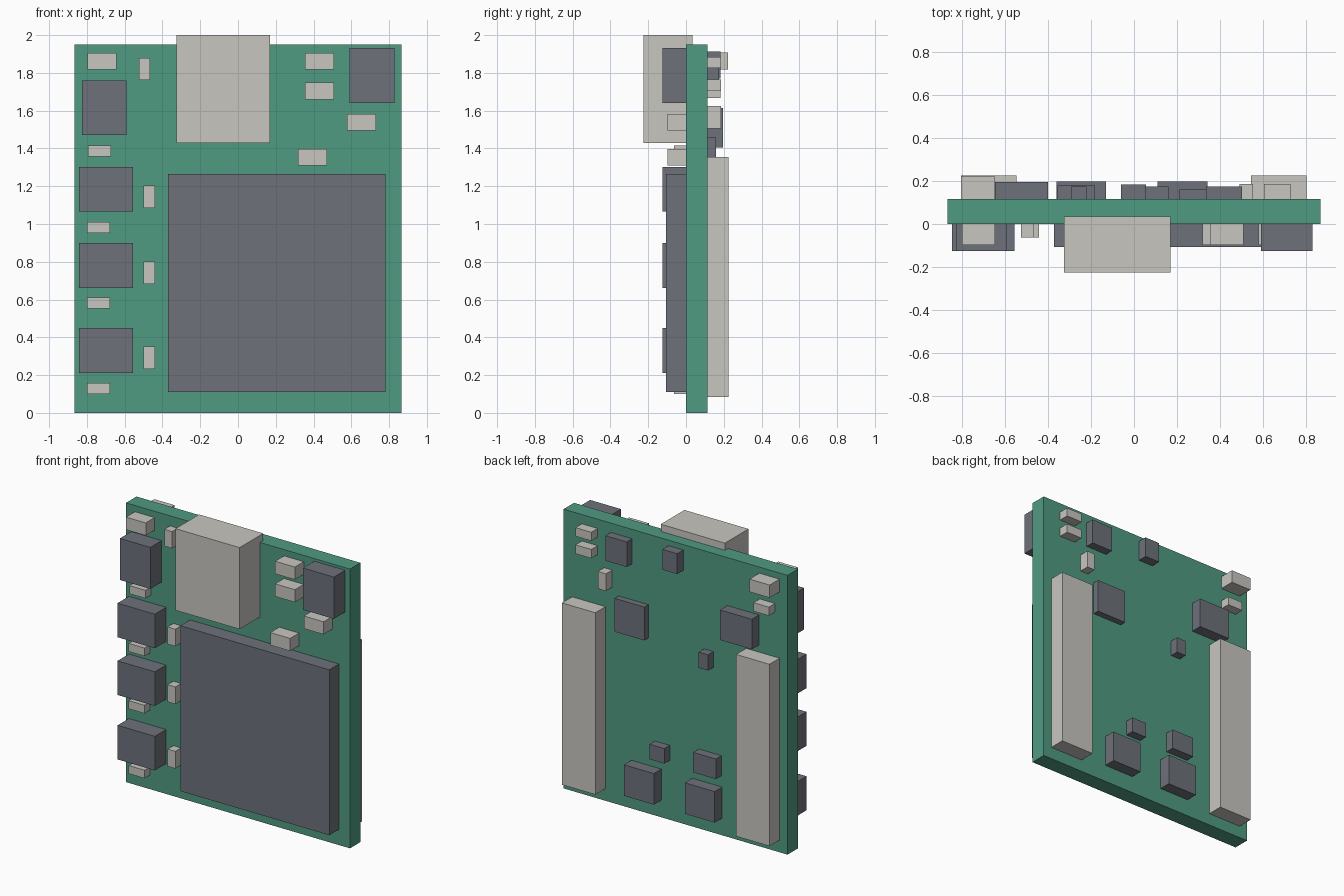
import bpy


def srgb(*rgb):
    lin = [(c / 255 / 12.92) if c < 10 else ((c / 255 + 0.055) / 1.055) ** 2.4 for c in rgb]
    return (*lin, 1.0)


def material(name, colour):
    m = bpy.data.materials.new(name)
    m.diffuse_color = colour
    return m


GREEN = material("board_green", srgb(80, 155, 130))
DARK = material("chip_grey", srgb(109, 114, 122))
LIGHT = material("metal_light_grey", srgb(200, 198, 192))

BACK = 0.115  # rear face of the board; the front face is y = 0


def box(name, mat, x0, x1, y0, y1, z0, z1):
    bpy.ops.mesh.primitive_cube_add(size=1)
    o = bpy.context.object
    o.name = name
    for v in o.data.vertices:
        v.co = ((x0, x1)[v.co.x > 0], (y0, y1)[v.co.y > 0], (z0, z1)[v.co.z > 0])
    o.data.materials.append(mat)
    return o


def front(name, mat, x0, x1, z0, z1, depth):
    return box(name, mat, x0, x1, -depth, 0.005, z0, z1)


def back(name, mat, x0, x1, z0, z1, y):
    return box(name, mat, x0, x1, BACK - 0.005, y, z0, z1)


# Circuit board
box("board", GREEN, -0.865, 0.865, 0, BACK, 0, 1.95)

# Port wrapping over the top edge, and main processor
box("top_port", LIGHT, -0.325, 0.17, -0.225, 0.035, 1.43, 2.0)
front("processor", DARK, -0.37, 0.78, 0.11, 1.265, 0.107)

# Column of regulator chips with their small parts
for z in (0.212, 0.662, 1.065):
    front("regulator_chip", DARK, -0.843, -0.555, z, z + 0.238, 0.125)
    front("side_capacitor", LIGHT, -0.50, -0.44, z + 0.02, z + 0.14, 0.063)
for z in (0.10, 0.553, 0.953):
    front("lower_capacitor", LIGHT, -0.80, -0.678, z, z + 0.057, 0.063)
front("lower_capacitor", LIGHT, -0.795, -0.672, 1.358, 1.415, 0.063)
front("side_capacitor", LIGHT, -0.525, -0.465, 1.763, 1.88, 0.063)

# Upper corner chips
front("left_corner_chip", DARK, -0.825, -0.59, 1.47, 1.76, 0.125)
front("right_corner_chip", DARK, 0.59, 0.828, 1.64, 1.932, 0.125)

# Larger capacitors on the front
for x, z in ((-0.797, 1.818), (0.355, 1.818), (0.355, 1.66), (0.577, 1.495), (0.318, 1.31)):
    front("front_capacitor", LIGHT, x, x + 0.153, z, z + 0.088, 0.098)

# Long connectors on the back
for x in (-0.803, 0.542):
    back("back_connector", LIGHT, x, x + 0.258, 0.085, 1.355, 0.226)

# Back chips: x0, x1, z0, z1, outer y
for c in (
    (0.335, 0.50, 1.71, 1.885, 0.175),
    (-0.06, 0.055, 1.77, 1.912, 0.183),
    (0.21, 0.44, 1.225, 1.458, 0.160),
    (-0.645, -0.40, 1.405, 1.615, 0.195),
    (-0.293, -0.22, 1.155, 1.265, 0.175),
    (0.045, 0.16, 0.415, 0.52, 0.175),
    (-0.355, -0.18, 0.415, 0.555, 0.178),
    (0.11, 0.34, 0.12, 0.337, 0.198),
    (-0.36, -0.13, 0.12, 0.337, 0.198),
):
    back("back_chip", DARK, *c)

# Back capacitors
for c in (
    (0.602, 0.725, 1.825, 1.885, 0.185),
    (0.602, 0.725, 1.703, 1.765, 0.185),
    (0.49, 0.552, 1.505, 1.625, 0.185),
    (-0.803, -0.647, 1.818, 1.907, 0.223),
    (-0.768, -0.65, 1.668, 1.728, 0.183),
):
    back("back_capacitor", LIGHT, *c)
